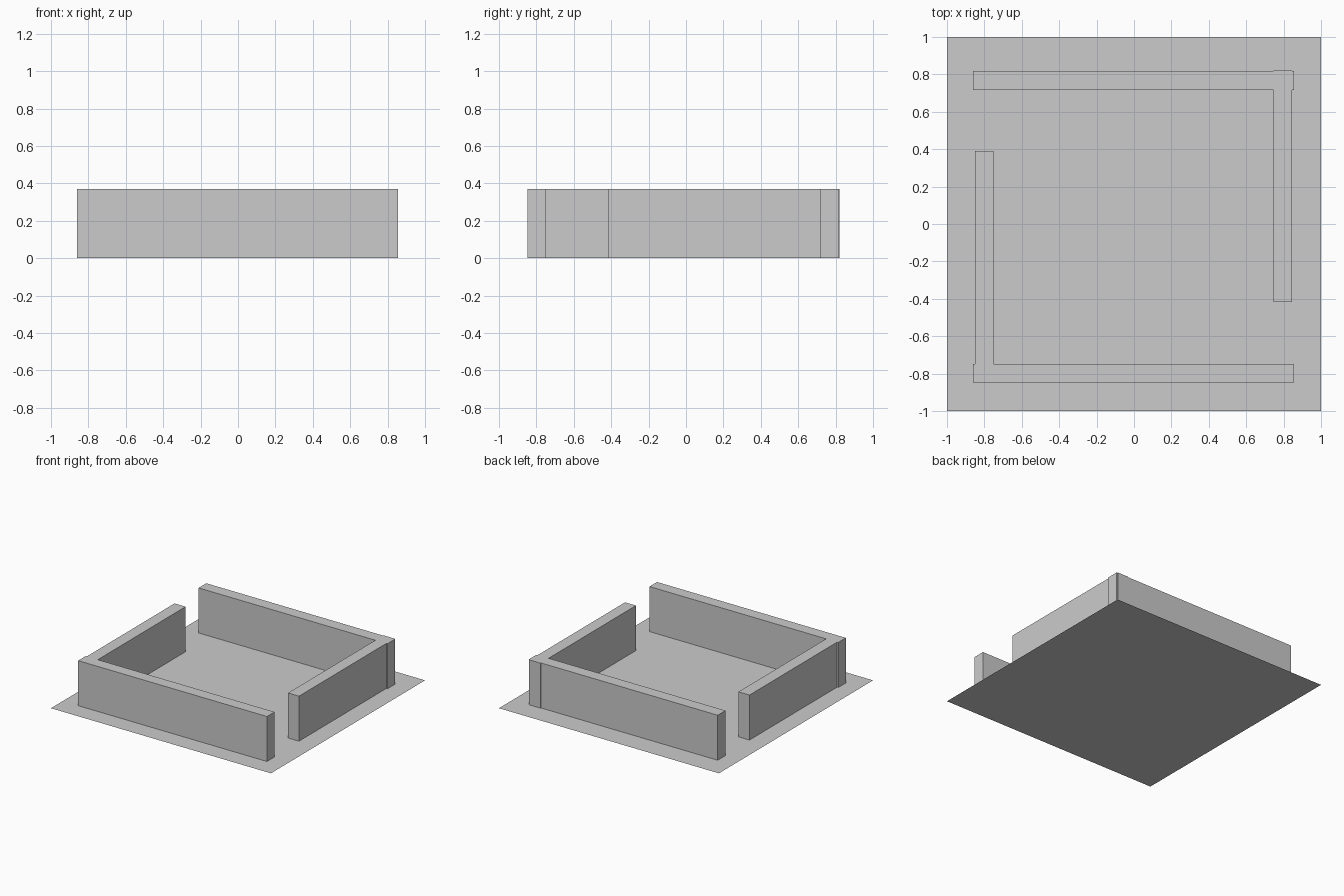
import bpy

if "Cube" in bpy.data.objects:
    bpy.data.objects.remove(bpy.data.objects["Cube"])

WALL_HEIGHT = 0.37


def wall(name, x0, x1, y0, y1):
    """Upright box standing on the floor, given by its plan extents."""
    bpy.ops.mesh.primitive_cube_add(
        size=1, location=((x0 + x1) / 2, (y0 + y1) / 2, WALL_HEIGHT / 2))
    obj = bpy.context.object
    obj.name = name
    obj.scale = (x1 - x0, y1 - y0, WALL_HEIGHT)
    bpy.ops.object.transform_apply(location=False, rotation=False, scale=True)


# Thin floor sheet
bpy.ops.mesh.primitive_plane_add(size=2)
bpy.context.object.name = "floor"

# Long walls at front and back
wall("front_wall", -0.86, 0.856, -0.847, -0.749)
wall("back_wall", -0.86, 0.856, 0.717, 0.817)

# Shorter side walls, each leaving a doorway at one end
wall("left_wall", -0.85, -0.75, -0.847, 0.39)
wall("right_wall", 0.747, 0.846, -0.417, 0.822)
